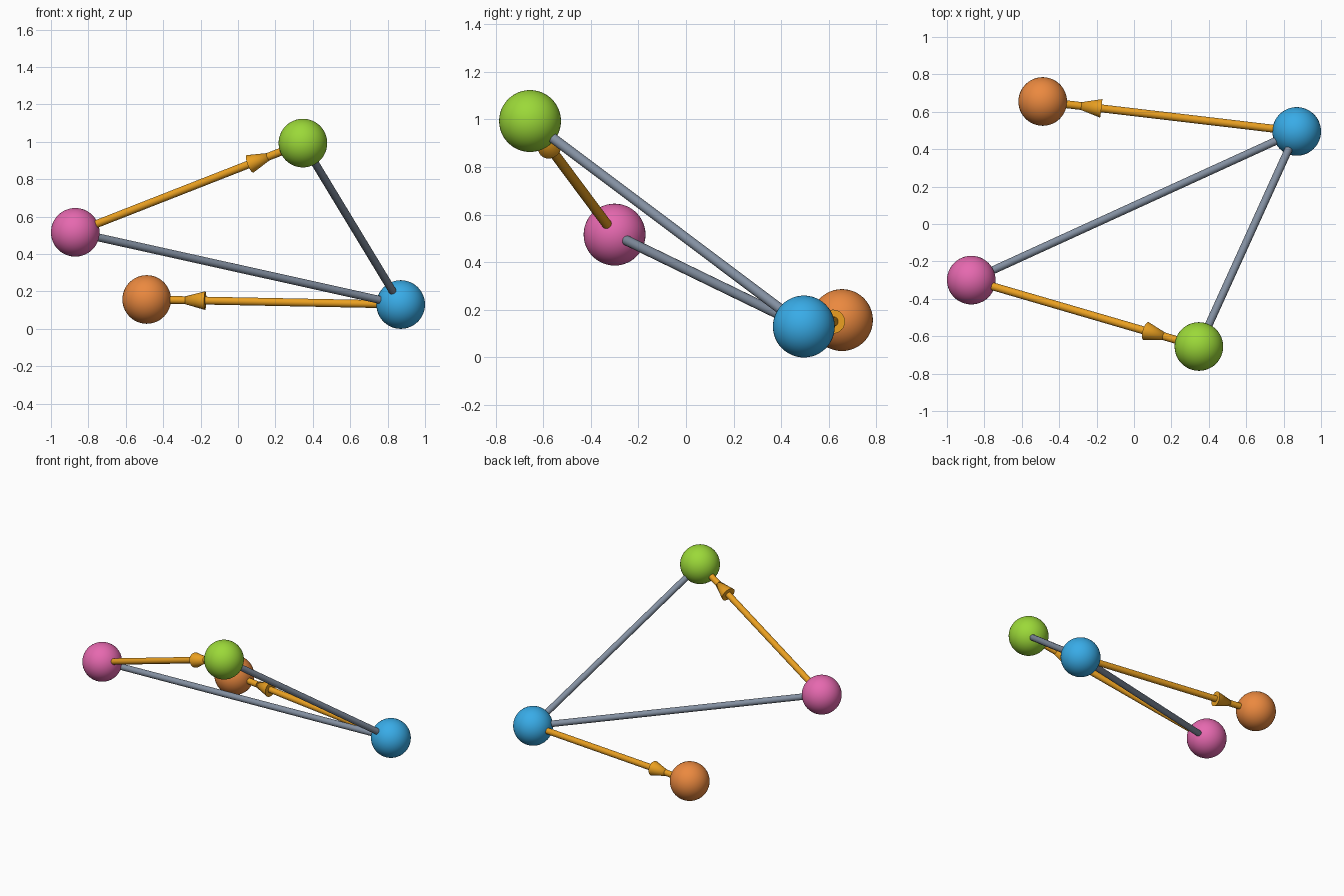
import bpy
from mathutils import Vector

if "Cube" in bpy.data.objects:
    bpy.data.objects.remove(bpy.data.objects["Cube"])

BALL_R, ROD_R = 0.13, 0.021
HEAD_R, HEAD_BASE = 0.05, 0.315   # arrowhead radius, distance of its base from the ball centre


def material(name, rgb):
    m = bpy.data.materials.new(name)
    m.diffuse_color = (*rgb, 1)
    m.use_nodes = True
    m.node_tree.nodes["Principled BSDF"].inputs["Base Color"].default_value = m.diffuse_color
    return m


def finish(name, mat):
    ob = bpy.context.object
    ob.name = name
    ob.data.materials.append(mat)
    bpy.ops.object.shade_smooth_by_angle()
    return ob


def tapered(name, a, b, r1, r2, mat):
    """Round bar or cone running from a to b."""
    d = b - a
    bpy.ops.mesh.primitive_cone_add(vertices=32, radius1=r1, radius2=r2, depth=d.length,
                                    location=(a + b) / 2,
                                    rotation=d.to_track_quat('Z', 'Y').to_euler())
    return finish(name, mat)


def arrow(name, a, b, mat):
    """Shaft between two balls, with a head touching the target ball."""
    d = (b - a).normalized()
    tapered(name + "_shaft", a, b, ROD_R, ROD_R, mat)
    tapered(name + "_head", b - d * HEAD_BASE, b - d * BALL_R, HEAD_R, 0, mat)


steel = material("rod_grey", (0.23, 0.28, 0.36))
amber = material("arrow_amber", (0.82, 0.35, 0.015))

# Balls at the nodes
nodes = {
    "pink": ((-0.87, -0.30, 0.516), (0.79, 0.14, 0.43)),
    "green": ((0.347, -0.655, 0.993), (0.33, 0.69, 0.04)),
    "blue": ((0.87, 0.495, 0.13), (0.04, 0.41, 0.80)),
    "orange": ((-0.488, 0.655, 0.157), (0.83, 0.25, 0.05)),
}
pos = {}
for key, (p, rgb) in nodes.items():
    pos[key] = Vector(p)
    bpy.ops.mesh.primitive_uv_sphere_add(segments=48, ring_count=24, radius=BALL_R, location=p)
    finish(key + "_ball", material(key, rgb))

# Plain rods
for a, b in (("pink", "blue"), ("green", "blue")):
    tapered(f"{a}_{b}_rod", pos[a], pos[b], ROD_R, ROD_R, steel)

# Directed links
for a, b in (("pink", "green"), ("blue", "orange")):
    arrow(f"{a}_{b}_arrow", pos[a], pos[b], amber)
